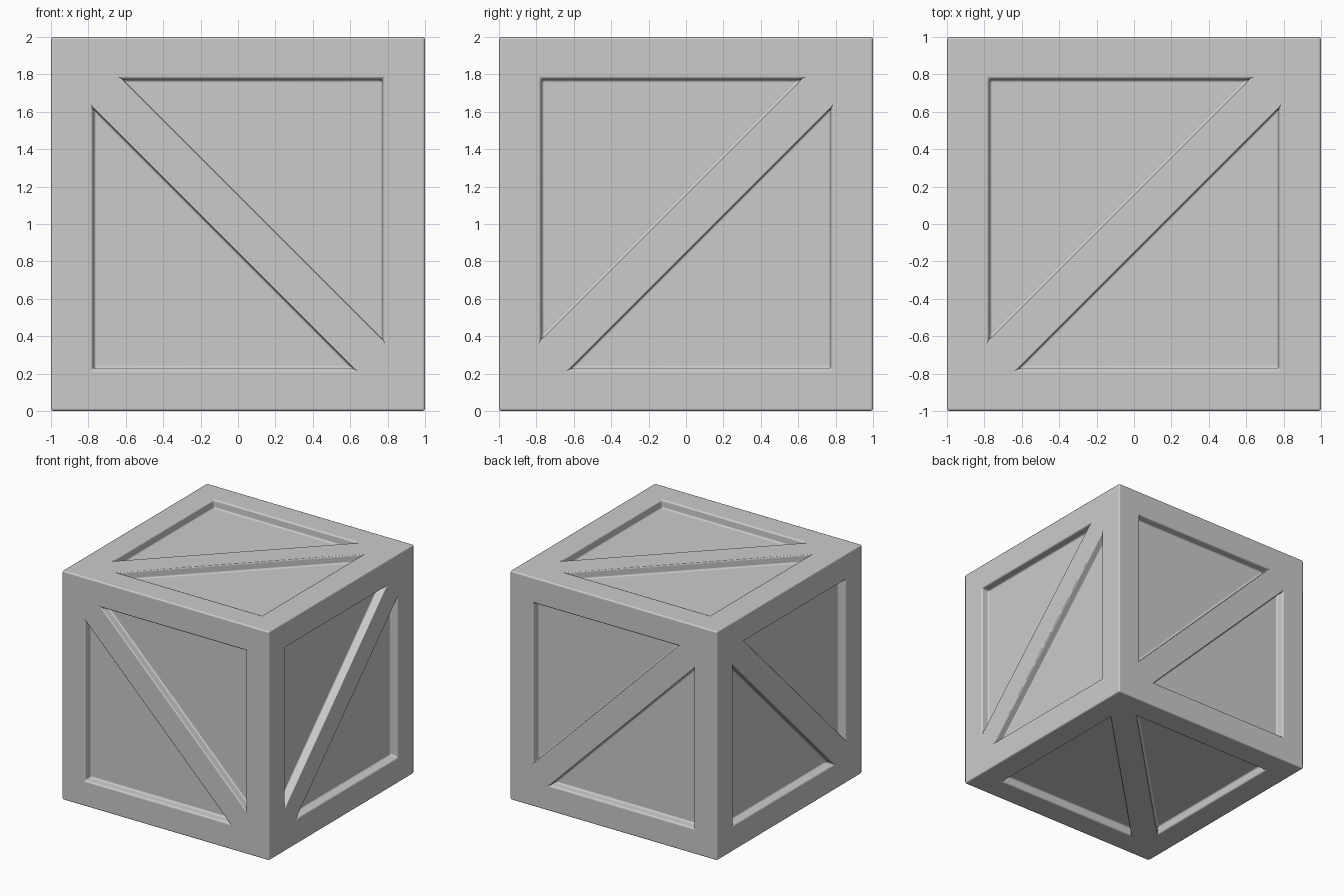
import bpy, bmesh, math
from mathutils import Vector

if "Cube" in bpy.data.objects:
    bpy.data.objects.remove(bpy.data.objects["Cube"])

H = 0.775      # half size of the panel opening
W = 0.155      # offset of the brace edges from the diagonal
DEPTH = 0.07   # panel recess
DRAFT = 0.004  # slight slope of recess walls

X, Y, Z = Vector((1, 0, 0)), Vector((0, 1, 0)), Vector((0, 0, 1))
CENTRE = Vector((0, 0, 1))
bm = bmesh.new()


def add_side(u, v, n):
    """One crate side; the brace runs along the u = v diagonal."""
    def vert(a, b, d=0.0):
        return bm.verts.new(CENTRE + u * a + v * b + n * (1 - d))

    p, q = vert(1, 1), vert(-1, -1)
    halves = []
    for s in (1, -1):
        corner = vert(-s, s)
        tri = [(-H * s, H * s), ((H - W) * s, H * s), (-H * s, (W - H) * s)]
        rim = [vert(a, b) for a, b in tri]
        k = 1 - DRAFT / H
        low = [vert(a * k, b * k, DEPTH) for a, b in tri]
        # frame boards around this half
        near, far = (p, q) if s == 1 else (q, p)
        bm.faces.new((corner, near, rim[1], rim[0]))
        bm.faces.new((far, corner, rim[0], rim[2]))
        # recessed panel and its walls
        bm.faces.new(low)
        for i in range(3):
            j = (i + 1) % 3
            bm.faces.new((rim[i], rim[j], low[j], low[i]))
        halves.append(rim)
    # diagonal brace
    a, b = halves
    bm.faces.new((p, a[1], a[2], q, b[1], b[2]))


# opposite sides share the same brace direction
for sign in (1, -1):
    add_side(-X, Z, Y * sign)   # back, front
    add_side(Y, Z, X * sign)    # right, left
    add_side(X, Y, Z * sign)    # top, bottom

bmesh.ops.remove_doubles(bm, verts=bm.verts, dist=1e-4)
bmesh.ops.recalc_face_normals(bm, faces=bm.faces)
mesh = bpy.data.meshes.new("crate")
bm.to_mesh(mesh)
bm.free()
crate = bpy.data.objects.new("crate", mesh)
bpy.context.collection.objects.link(crate)

# softened edges
for poly in mesh.polygons:
    poly.use_smooth = True
bevel = crate.modifiers.new("soft_edges", 'BEVEL')
bevel.width = 0.014
bevel.segments = 2
bevel.limit_method = 'ANGLE'
bevel.angle_limit = math.radians(30)
bevel.harden_normals = True
